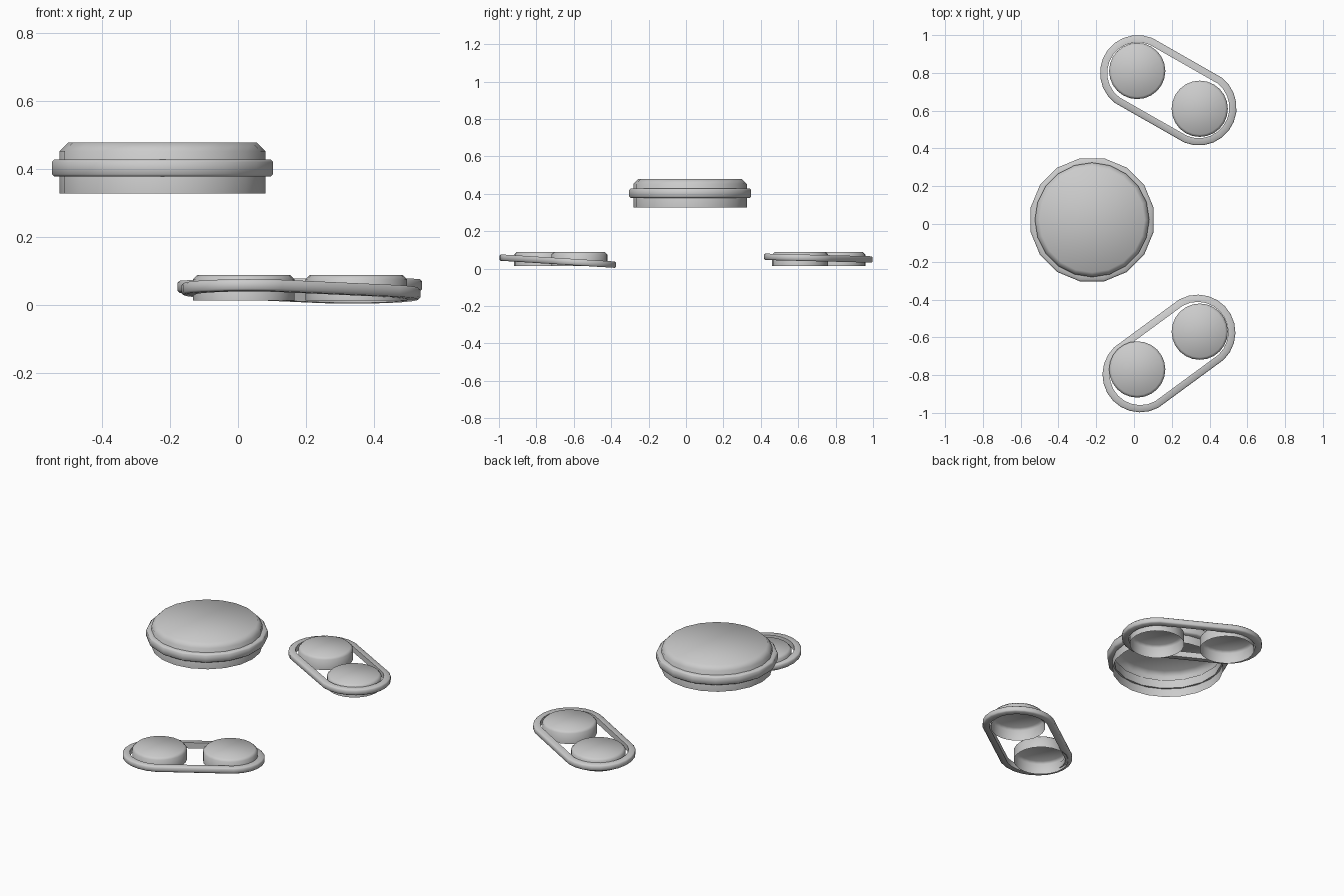
import bpy
import bmesh
from math import sin, cos, pi, atan2, radians

default = bpy.data.objects.get("Cube")
if default:
    bpy.data.objects.remove(default, do_unlink=True)

GREY = (0.6, 0.6, 0.6, 1)
grey = bpy.data.materials.new("light_grey")
grey.use_nodes = True
grey.diffuse_color = GREY
grey.node_tree.nodes["Principled BSDF"].inputs["Base Color"].default_value = GREY


def finish(name, bm):
    bmesh.ops.recalc_face_normals(bm, faces=bm.faces)
    mesh = bpy.data.meshes.new(name)
    bm.to_mesh(mesh)
    bm.free()
    mesh.materials.append(grey)
    obj = bpy.data.objects.new(name, mesh)
    bpy.context.collection.objects.link(obj)
    bpy.ops.object.select_all(action="DESELECT")
    obj.select_set(True)
    bpy.context.view_layer.objects.active = obj
    bpy.ops.object.shade_smooth_by_angle(angle=radians(55))
    return obj


def cup(name, x, y, radius, bottom, top, chamfer, sides):
    """Round cap with a chamfered rim, open underneath."""
    bm = bmesh.new()
    rings = []
    for r, z in ((radius, bottom), (radius, top - chamfer), (radius - chamfer, top)):
        rings.append([bm.verts.new((x + r * cos(2 * pi * k / sides),
                                    y + r * sin(2 * pi * k / sides), z))
                      for k in range(sides)])
    for low, high in zip(rings, rings[1:]):
        for k in range(sides):
            j = (k + 1) % sides
            bm.faces.new((low[k], low[j], high[j], high[k]))
    bm.faces.new(rings[-1])
    finish(name, bm)
    

def band(name, a, b, inner, outer, height, bevel, z_mid, slope, steps):
    """Bevelled loop around two centres, tilted along y; equal centres give a ring."""
    h = height / 2
    profile = [(inner, -h), (outer - bevel, -h), (outer, bevel - h),
               (outer, h - bevel), (outer - bevel, h), (inner, h)]
    start = atan2(b[1] - a[1], b[0] - a[0]) - pi / 2
    mid_y = (a[1] + b[1]) / 2
    bm = bmesh.new()
    loops = []
    for k in range(2 * steps):
        cx, cy = b if k < steps else a
        angle = start + pi * (k + 0.5) / steps
        loop = []
        for r, z in profile:
            y = cy + r * sin(angle)
            loop.append(bm.verts.new((cx + r * cos(angle), y,
                                      z_mid + z + slope * (y - mid_y))))
        loops.append(loop)
    for k, loop in enumerate(loops):
        following = loops[(k + 1) % len(loops)]
        for i in range(len(profile)):
            j = (i + 1) % len(profile)
            bm.faces.new((loop[i], following[i], following[j], loop[j]))
    finish(name, bm)


# Large raised drum with its ring
hub = (-0.222, 0.022)
cup("large_drum", *hub, 0.303, 0.328, 0.478, 0.025, 20)
band("large_drum_ring", hub, hub, 0.295, 0.332, 0.05, 0.007, 0.403, 0, 8)

# Two pairs of small drums
for side, y_outer, y_inner in (("back", 0.81, 0.61), ("front", -0.77, -0.57)):
    cup(side + "_outer_drum", 0.017, y_outer, 0.149, 0.014, 0.089, 0.013, 24)
    cup(side + "_inner_drum", 0.348, y_inner, 0.149, 0.014, 0.089, 0.013, 24)

# Belts looped around each pair
band("back_belt", (0.02, 0.8), (0.343, 0.616), 0.162, 0.2, 0.034, 0.006, 0.056, -0.025, 12)
band("front_belt", (0.033, -0.797), (0.337, -0.574), 0.162, 0.2, 0.034, 0.006, 0.04, -0.062, 12)
